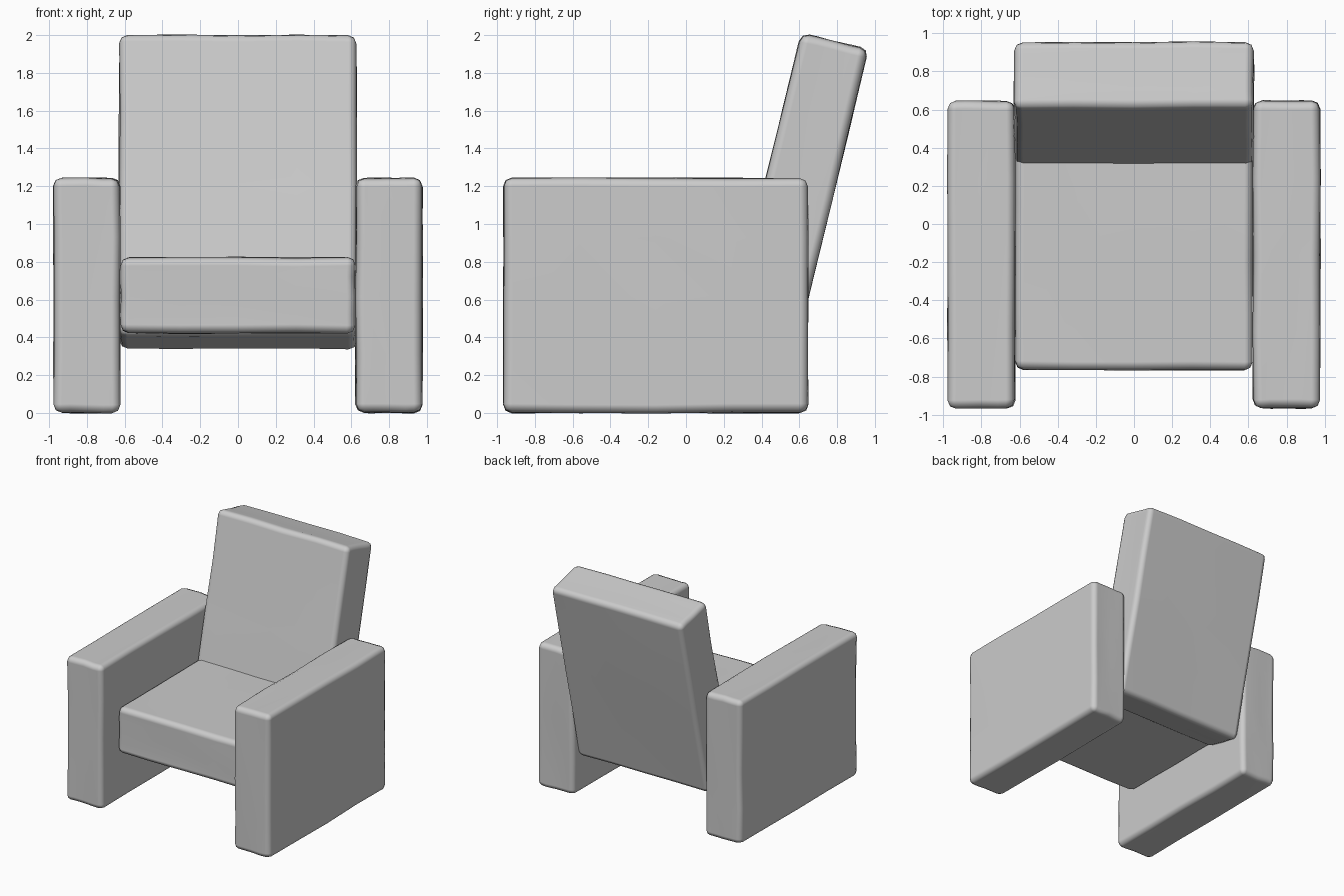
import bpy, bmesh, math, random
from mathutils import Vector, Matrix

if "Cube" in bpy.data.objects:
    bpy.data.objects.remove(bpy.data.objects["Cube"])

random.seed(4)

fabric = bpy.data.materials.new("grey_fabric")
fabric.diffuse_color = (0.6, 0.6, 0.6, 1)
fabric.use_nodes = True
fabric.node_tree.nodes["Principled BSDF"].inputs["Base Color"].default_value = fabric.diffuse_color


def cushion(name, size, centre, tilt=0.0):
    """Padded block: slightly uneven faces with softened edges."""
    bm = bmesh.new()
    bmesh.ops.create_cube(bm, size=1)
    bmesh.ops.subdivide_edges(bm, edges=bm.edges[:], cuts=3, use_grid_fill=True)
    for v in bm.verts:
        v.co = Vector(a * b for a, b in zip(v.co, size))
        v.co -= Vector(math.copysign(random.uniform(0, 0.008), c) for c in v.co)
    bm.transform(Matrix.Translation(centre) @ Matrix.Rotation(tilt, 4, 'X'))
    mesh = bpy.data.meshes.new(name)
    bm.to_mesh(mesh)
    bm.free()
    mesh.materials.append(fabric)
    ob = bpy.data.objects.new(name, mesh)
    bpy.context.collection.objects.link(ob)
    bpy.context.view_layer.objects.active = ob
    ob.select_set(True)
    bpy.ops.object.shade_smooth_by_angle(angle=math.radians(60))
    ob.select_set(False)
    bevel = ob.modifiers.new("soft_edges", 'BEVEL')
    bevel.width = 0.045
    bevel.segments = 2
    bevel.limit_method = 'ANGLE'
    bevel.angle_limit = math.radians(50)
    bevel.harden_normals = True
    return ob


# Arm rests, which also stand as the legs
for side, name in ((-1, "left_arm"), (1, "right_arm")):
    cushion(name, (0.36, 1.62, 1.25), (side * 0.8, -0.16, 0.622))

# Seat cushion, running into the backrest
cushion("seat", (1.25, 1.17, 0.41), (0, -0.185, 0.622))

# Backrest, leaning backwards
lean = math.radians(13.6)
up = Vector((0, math.sin(lean), math.cos(lean)))
back = Vector((0, math.cos(lean), -math.sin(lean)))
length, depth = 1.65, 0.375
low_front = Vector((0, 0.218, 0.412))
cushion("backrest", (1.265, depth, length),
        low_front + up * length / 2 + back * depth / 2, -lean)
